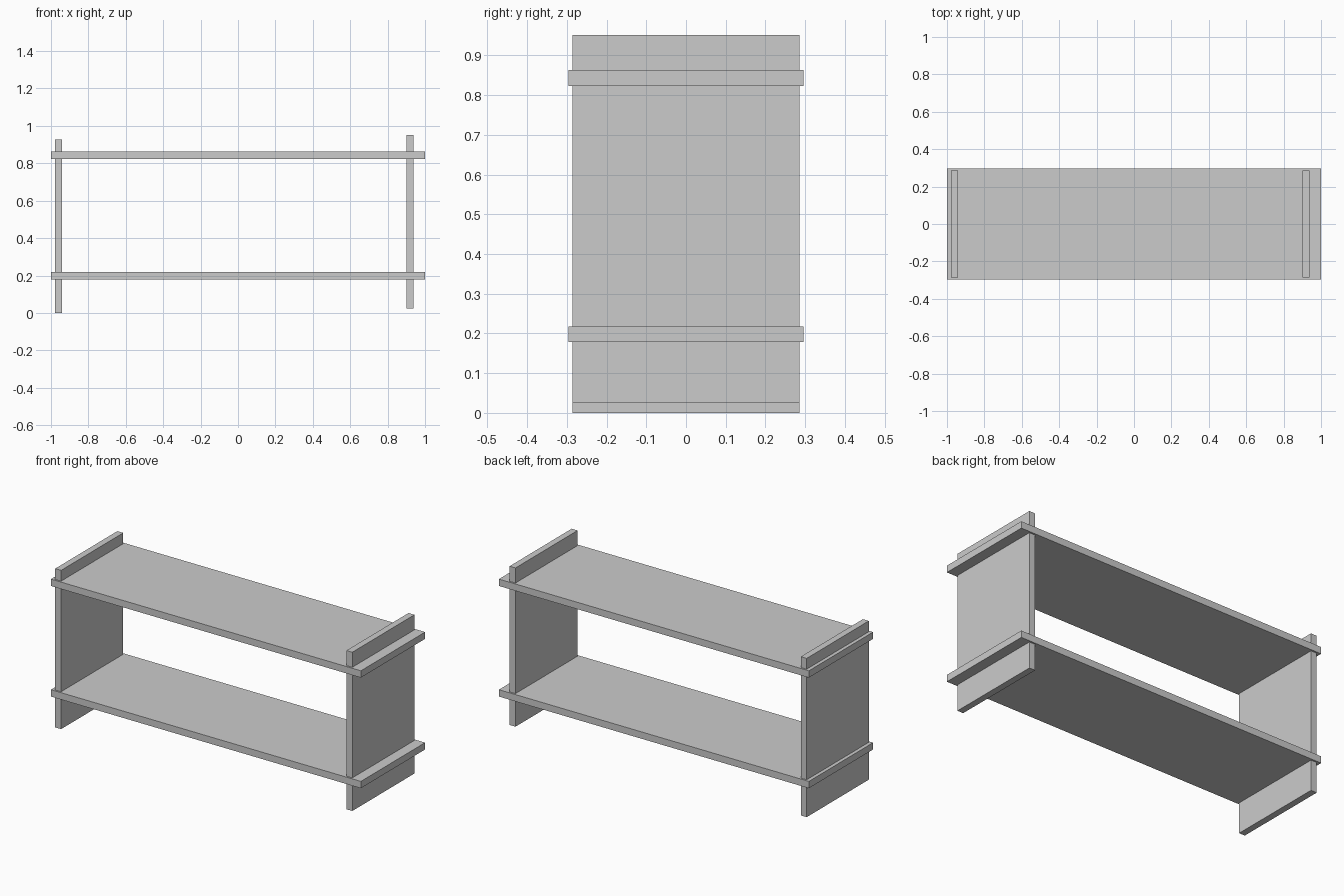
import bpy

if "Cube" in bpy.data.objects:
    bpy.data.objects.remove(bpy.data.objects["Cube"])


def board(name, x, y, z):
    """Box spanning the given (min, max) ranges."""
    spans = (x, y, z)
    bpy.ops.mesh.primitive_cube_add(size=1, location=[(a + b) / 2 for a, b in spans])
    obj = bpy.context.object
    obj.name = name
    obj.scale = [b - a for a, b in spans]
    bpy.ops.object.transform_apply(location=False, rotation=False, scale=True)
    return obj


# Two full-width shelves, slightly deeper than the side panels
SHELF_THICKNESS = 0.04
for name, bottom in (("lower_shelf", 0.178), ("upper_shelf", 0.823)):
    board(name, (-1, 1), (-0.296, 0.296), (bottom, bottom + SHELF_THICKNESS))

# Upright side panels passing through the shelves; the right one sits higher and further in
PANEL_THICKNESS, PANEL_HEIGHT = 0.038, 0.926
for name, left, bottom in (("left_panel", -0.979, 0.0), ("right_panel", 0.900, 0.025)):
    board(name, (left, left + PANEL_THICKNESS), (-0.286, 0.286),
          (bottom, bottom + PANEL_HEIGHT))
